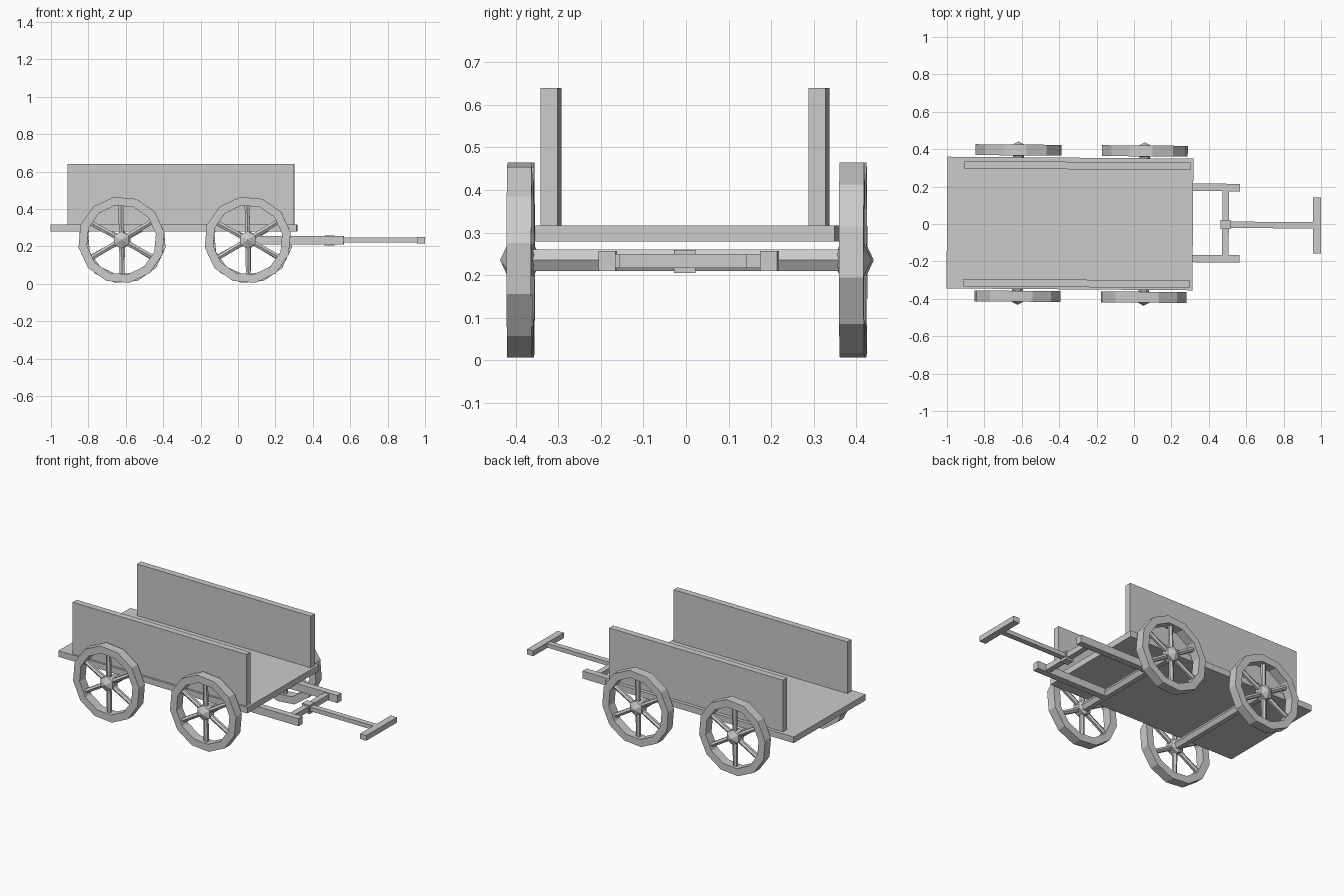
import bpy
import bmesh
from math import cos, sin, radians, pi
from mathutils import Matrix, Vector

cube = bpy.data.objects.get("Cube")
if cube:
    bpy.data.objects.remove(cube, do_unlink=True)

grey = bpy.data.materials.new("light grey")
grey.use_nodes = True
colour = (0.6, 0.6, 0.6, 1)
grey.diffuse_color = colour
grey.node_tree.nodes["Principled BSDF"].inputs["Base Color"].default_value = colour

# The whole cart stands turned very slightly to one side
YAW = Matrix.Rotation(-0.0077, 4, 'Z')
AXLE_Z = 0.235


def finish(name, bm, matrix=Matrix()):
    bmesh.ops.recalc_face_normals(bm, faces=bm.faces)
    mesh = bpy.data.meshes.new(name)
    bm.to_mesh(mesh)
    bm.free()
    mesh.materials.append(grey)
    obj = bpy.data.objects.new(name, mesh)
    obj.matrix_world = YAW @ matrix
    bpy.context.collection.objects.link(obj)
    return obj


def box(name, x, y, z):
    bm = bmesh.new()
    size = [b - a for a, b in (x, y, z)]
    mid = [(a + b) / 2 for a, b in (x, y, z)]
    bmesh.ops.create_cube(bm, size=1, matrix=Matrix.Translation(mid) @ Matrix.Diagonal((*size, 1)))
    return finish(name, bm)


def lathe(bm, profile, sides, start, closed):
    """Turn (radius, y) points around the y axis into flat-sided rings."""
    rings = []
    for radius, y in profile:
        if radius == 0:
            rings.append([bm.verts.new((0, y, 0))] * sides)
            continue
        angles = [start + 2 * pi * i / sides for i in range(sides)]
        rings.append([bm.verts.new((radius * cos(a), y, radius * sin(a))) for a in angles])
    pairs = list(zip(rings, rings[1:]))
    if closed:
        pairs.append((rings[-1], rings[0]))
    for a, b in pairs:
        for i in range(sides):
            j = (i + 1) % sides
            bm.faces.new(list(dict.fromkeys((a[i], a[j], b[j], b[i]))))


def wheel(name, x, y, turn):
    place = Matrix.Translation((x, y, AXLE_Z)) @ Matrix.Rotation(turn, 4, 'Z')
    # Twelve-sided rim
    bm = bmesh.new()
    lathe(bm, [(0.233, -0.029), (0.233, 0.029), (0.187, 0.029), (0.187, -0.029)],
          12, radians(10), True)
    finish(name + "_rim", bm, place)
    # Pointed hexagonal hub
    bm = bmesh.new()
    lathe(bm, [(0, -0.046), (0.047, -0.024), (0.047, 0.024), (0, 0.046)], 6, radians(30), False)
    finish(name + "_hub", bm, place)
    # Three bars across the wheel give six spokes
    bm = bmesh.new()
    for k in range(3):
        tilt = Matrix.Rotation(radians(60 * k - 1), 4, 'Y')
        bmesh.ops.create_cone(bm, cap_ends=True, segments=6, radius1=0.015, radius2=0.015,
                              depth=0.39, matrix=tilt)
    finish(name + "_spokes", bm, place)


# Bed and side boards
box("bed", (-1, 0.315), (-0.352, 0.352), (0.279, 0.317))
box("left_side_board", (-0.91, 0.3), (0.29, 0.33), (0.317, 0.64))
box("right_side_board", (-0.91, 0.3), (-0.34, -0.3), (0.317, 0.64))

# Axles and wheels
for end, x in (("rear", -0.62), ("front", 0.055)):
    bm = bmesh.new()
    lathe(bm, [(0, -0.38), (0.029, -0.38), (0.029, 0.38), (0, 0.38)], 6, 0, False)
    finish(end + "_axle", bm, Matrix.Translation((x, 0, AXLE_Z)))
    wheel(end + "_right_wheel", x, -0.391, 0)
    wheel(end + "_left_wheel", x, 0.391, pi)

# Drawbar frame
for side, y in (("left", 0.199), ("right", -0.182)):
    box(side + "_frame_arm", (0.055, 0.565), (y - 0.02, y + 0.02), (0.21, 0.257))
box("frame_crossbar", (0.472, 0.507), (-0.18, 0.2), (0.217, 0.25))
box("pull_bar_joint", (0.463, 0.516), (-0.024, 0.026), (0.205, 0.259))

# Pull bar with its cross handle
box("pull_bar", (0.5, 0.965), (-0.017, 0.017), (0.221, 0.247))
box("pull_handle", (0.957, 1), (-0.15, 0.15), (0.217, 0.25))
